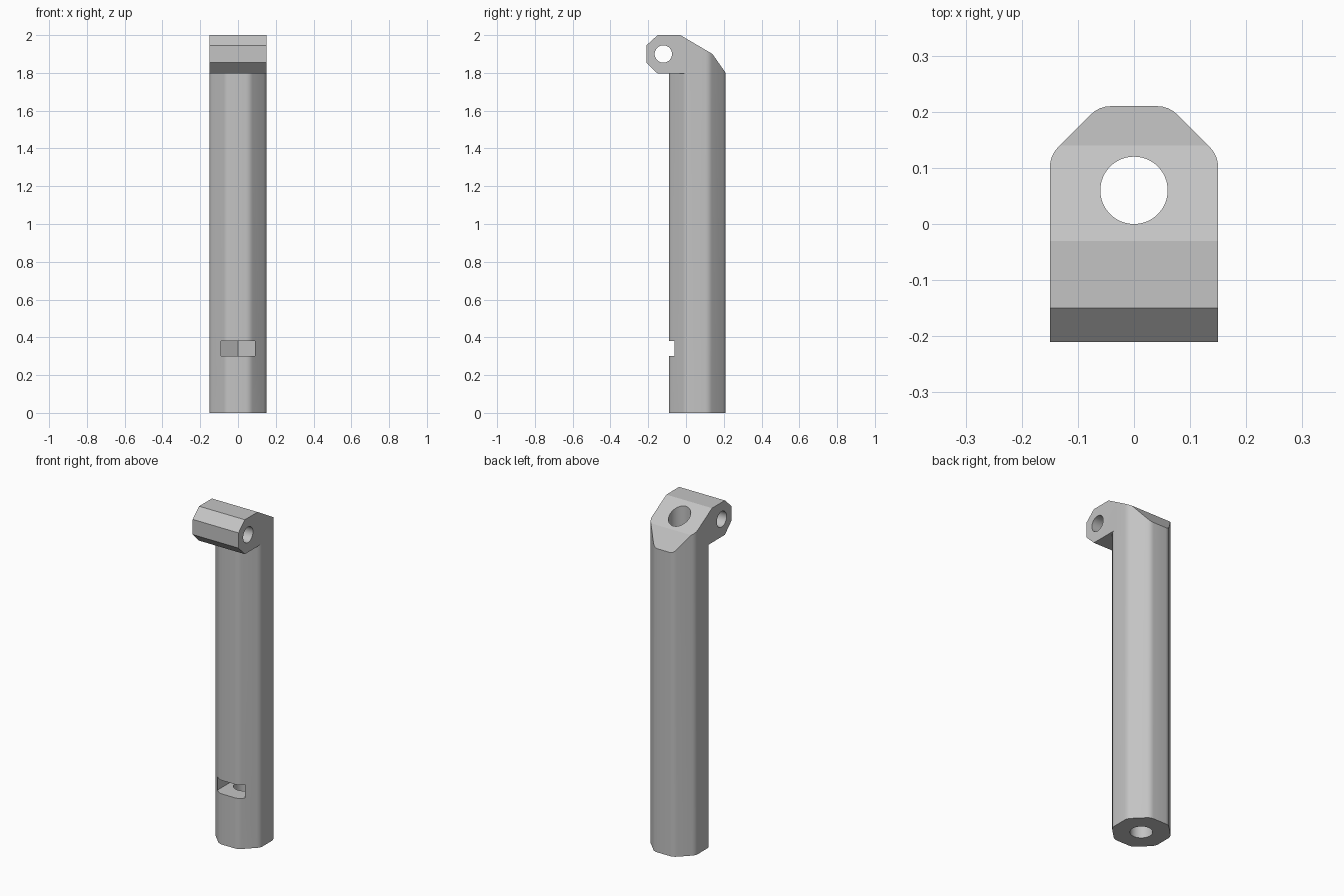
import bpy, bmesh, math
from mathutils import Vector, Matrix

cube = bpy.data.objects.get("Cube")
if cube:
    bpy.data.objects.remove(cube, do_unlink=True)

HALF = 0.15        # half width of the post
AXIS_Y = 0.06      # y of the post's centre line
FOLD = [Vector((0, -0.03, 2.0)), Vector((0, 0.14, 1.9)), Vector((0, 0.21, 1.8))]

grey = bpy.data.materials.new("plain grey")
grey.use_nodes = True
colour = (0.55, 0.55, 0.55, 1)
grey.diffuse_color = colour
grey.node_tree.nodes["Principled BSDF"].inputs["Base Color"].default_value = colour


def add_object(name, bm):
    bmesh.ops.recalc_face_normals(bm, faces=bm.faces)
    mesh = bpy.data.meshes.new(name)
    bm.to_mesh(mesh)
    bm.free()
    mesh.materials.append(grey)
    ob = bpy.data.objects.new(name, mesh)
    bpy.context.collection.objects.link(ob)
    return ob


def prism(points, offset):
    """Extrude a closed outline along an offset."""
    bm = bmesh.new()
    face = bm.faces.new([bm.verts.new(p) for p in points])
    moved = bmesh.ops.extrude_face_region(bm, geom=[face])["geom"]
    bmesh.ops.translate(bm, vec=offset,
                        verts=[g for g in moved if isinstance(g, bmesh.types.BMVert)])
    return bm


def rod(name, radius, length, matrix):
    bm = bmesh.new()
    bmesh.ops.create_cone(bm, cap_ends=True, segments=64, radius1=radius,
                          radius2=radius, depth=length, matrix=matrix)
    return add_object(name, bm)


def combine(target, tool, operation):
    mod = target.modifiers.new(operation, "BOOLEAN")
    mod.operation, mod.solver, mod.object = operation, "EXACT", tool
    bpy.context.view_layer.objects.active = target
    bpy.ops.object.modifier_apply(modifier=mod.name)
    bpy.data.objects.remove(tool, do_unlink=True)


# Post: octagon section with rounded corners
fillet = 0.05
corner = (HALF - fillet) / math.cos(math.pi / 8)
section = []
for i in range(8):
    middle = math.pi / 8 + i * math.pi / 4
    for step in range(5):
        a = middle + (step / 4 - 0.5) * math.pi / 4
        section.append((corner * math.cos(middle) + fillet * math.cos(a),
                        AXIS_Y + corner * math.sin(middle) + fillet * math.sin(a), 0))
bm = prism(section, (0, 0, 2))

# Two sloping cuts at the top of the post
for a, b in zip(FOLD, FOLD[1:]):
    run = b - a
    cut = bmesh.ops.bisect_plane(bm, geom=bm.verts[:] + bm.edges[:] + bm.faces[:],
                                 plane_co=a, plane_no=(0, -run.z, run.y), clear_outer=True)
    edges = [g for g in cut["geom_cut"] if isinstance(g, bmesh.types.BMEdge)]
    bmesh.ops.contextual_create(bm, geom=edges)
post = add_object("hinged_post", bm)

# Knuckle: chamfered block overhanging the front
join_y = 0.04
join_top = FOLD[0].lerp(FOLD[1], (join_y - FOLD[0].y) / (FOLD[1].y - FOLD[0].y))
side = [(-0.21, 1.855), (-0.21, 1.945), (-0.15, 2.0), (-0.03, 2.0),
        (join_y, join_top.z), (join_y, 1.796), (-0.15, 1.796)]
knuckle = add_object("knuckle", prism([(-HALF, y, z) for y, z in side], (2 * HALF, 0, 0)))
combine(post, knuckle, "UNION")

# Nut slot: hexagonal pocket open to the front
nut = 0.09
point = nut / math.cos(math.pi / 6)
pocket = [(-nut, -0.2, 0.3), (nut, -0.2, 0.3), (nut, AXIS_Y + point / 2, 0.3),
          (0, AXIS_Y + point, 0.3), (-nut, AXIS_Y + point / 2, 0.3)]
combine(post, add_object("slot_cutter", prism(pocket, (0, 0, 0.08))), "DIFFERENCE")

# Long bore and hinge pin hole
combine(post, rod("bore_cutter", 0.06, 6, Matrix.Translation((0, AXIS_Y, 0))), "DIFFERENCE")
pin = Matrix.Translation((0, -0.12, 1.9)) @ Matrix.Rotation(math.pi / 2, 4, "Y")
combine(post, rod("pin_cutter", 0.046, 1, pin), "DIFFERENCE")

# Smooth the rounded corners and holes only
bpy.ops.object.select_all(action="DESELECT")
post.select_set(True)
bpy.context.view_layer.objects.active = post
bpy.ops.object.shade_smooth_by_angle(angle=math.radians(20))
